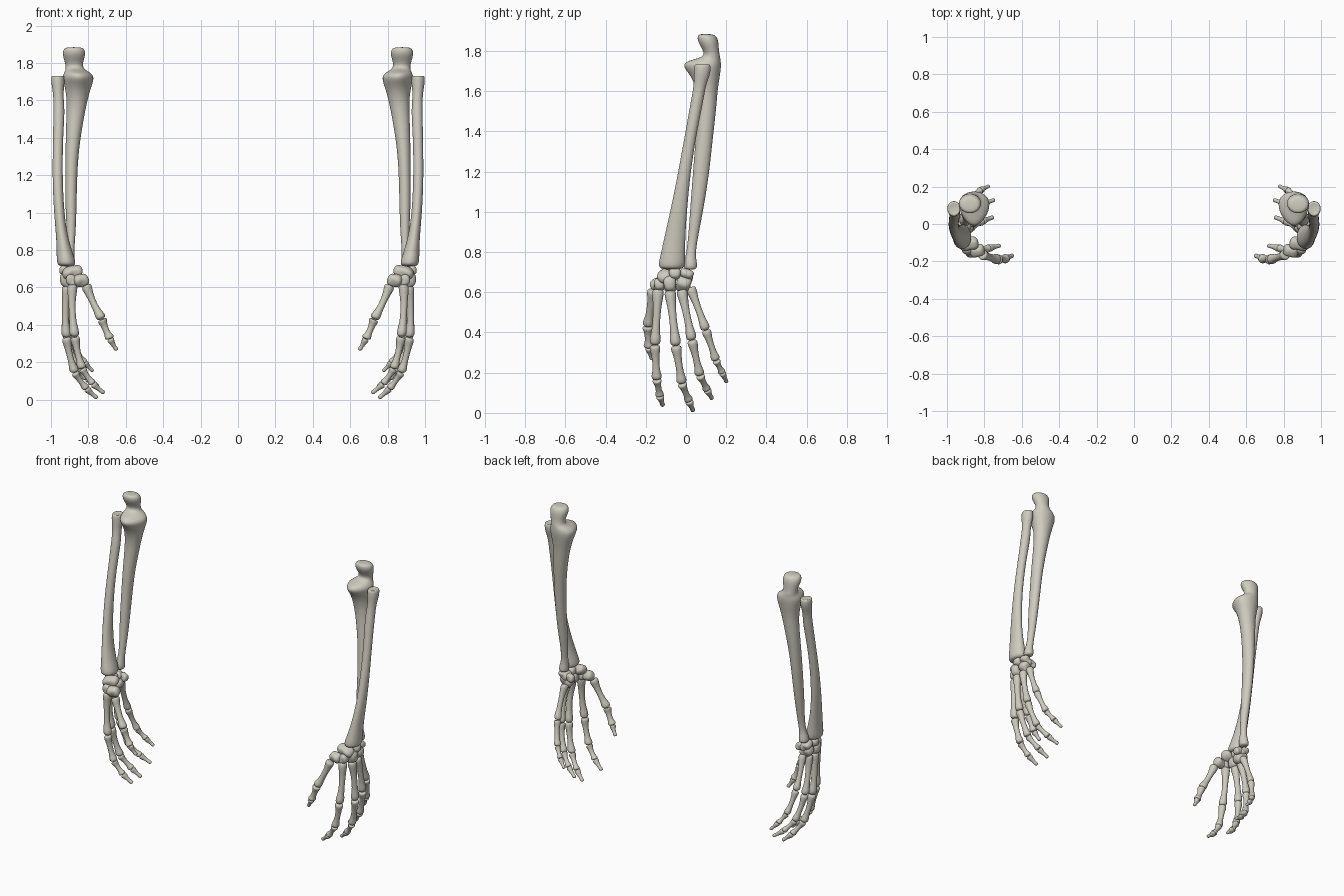
import bpy, bmesh, math
from mathutils import Vector, Matrix, Euler

BONE = bpy.data.materials.new("bone")
BONE.diffuse_color = (0.62, 0.60, 0.52, 1)


def finish(name, bm, levels):
    """Turn a bmesh into a smooth object mirrored to the other arm."""
    bmesh.ops.recalc_face_normals(bm, faces=bm.faces)
    me = bpy.data.meshes.new(name)
    bm.to_mesh(me)
    bm.free()
    me.shade_smooth()
    me.materials.append(BONE)
    ob = bpy.data.objects.new(name, me)
    bpy.context.collection.objects.link(ob)
    if levels:
        sub = ob.modifiers.new("smooth", "SUBSURF")
        sub.levels = sub.render_levels = levels
    mir = ob.modifiers.new("other_arm", "MIRROR")
    mir.use_mirror_merge = False
    return ob


def loft(name, rings, n=12, axis=Vector((0, 0, 1))):
    """Rings are (x, y, z, ru, rv[, pinch]); pinch narrows the front side."""
    bm = bmesh.new()
    u = (Vector((1, 0, 0)) - axis * axis.x).normalized()
    v = axis.cross(u)
    grow = 3 / (2 + math.cos(2 * math.pi / n))
    loops = []
    for x, y, z, ru, rv, *p in rings:
        pinch = p[0] if p else 0
        loop = []
        for i in range(n):
            a = 2 * math.pi * i / n
            c, s = math.cos(a), math.sin(a)
            loop.append(bm.verts.new(Vector((x, y, z)) + grow * (
                u * ru * c * (1 + pinch * s) + v * rv * s)))
        loops.append(loop)
    for a, b in zip(loops, loops[1:]):
        for i in range(n):
            j = (i + 1) % n
            bm.faces.new((a[i], a[j], b[j], b[i]))
    bm.faces.new(loops[0])
    bm.faces.new(loops[-1])
    return finish(name, bm, 2)


# Forearm: ulna with hooked elbow end
loft("ulna", [
    (.877, .098, 1.885, .035, .028), (.877, .104, 1.876, .056, .047),
    (.877, .110, 1.845, .062, .052), (.877, .126, 1.80, .046, .037),
    (.874, .130, 1.768, .046, .040), (.860, .088, 1.752, .066, .084, .3),
    (.853, .078, 1.725, .084, .097, .3), (.855, .098, 1.675, .070, .070, .2),
    (.860, .106, 1.60, .054, .050), (.872, .104, 1.50, .046, .045),
    (.887, .088, 1.34, .035, .042), (.892, .074, 1.18, .031, .040),
    (.893, .052, 1.0, .029, .032), (.891, .036, .88, .022, .024),
    (.897, .024, .79, .020, .022), (.903, .021, .75, .030, .033),
    (.904, .022, .722, .030, .034), (.904, .022, .712, .020, .022)])

# Forearm: radius
loft("radius", [
    (.963, .082, 1.728, .020, .024), (.963, .082, 1.738, .035, .041),
    (.963, .081, 1.69, .036, .042), (.961, .069, 1.63, .025, .029),
    (.956, .055, 1.55, .031, .031), (.962, .028, 1.41, .026, .028),
    (.966, -.008, 1.2, .027, .030), (.957, -.037, 1.0, .027, .041),
    (.942, -.055, .88, .030, .051), (.926, -.066, .78, .043, .061),
    (.918, -.070, .735, .051, .068), (.916, -.072, .712, .042, .055)])

# Wrist bones: rounded pebbles (centre, half sizes, tilt)
wrist = {
    "scaphoid": ((.885, -.105, .682), (.050, .036, .032), .4),
    "lunate": ((.915, -.055, .690), (.037, .030, .030), 0),
    "triquetrum": ((.908, .002, .685), (.036, .036, .026), -.3),
    "pisiform": ((.865, .008, .672), (.024, .023, .026), 0),
    "trapezium": ((.838, -.143, .638), (.036, .032, .034), .5),
    "trapezoid": ((.887, -.133, .637), (.030, .027, .031), 0),
    "capitate": ((.912, -.080, .640), (.036, .032, .042), .1),
    "hamate": ((.902, -.012, .640), (.040, .038, .036), -.3),
}
for name, (pos, half, tilt) in wrist.items():
    bm = bmesh.new()
    bmesh.ops.create_icosphere(bm, subdivisions=4, radius=1)
    for vert in bm.verts:
        k = sum(abs(c) ** 2.7 for c in vert.co) ** (1 / 2.7)
        vert.co /= k
        vert.co *= 1 - .1 * math.cos(3 * vert.co.x + 2 * vert.co.z)
    bmesh.ops.transform(bm, verts=bm.verts, matrix=Matrix.LocRotScale(
        Vector(pos), Euler((tilt, tilt, 0)), Vector(half)))
    finish(name, bm, 0)

# Finger bones: flared ends with a slim waist, or a tapering tip
SHAFT = [(0, .6), (.015, .95), (.10, 1), (.25, .74), (.5, .62),
         (.74, .68), (.86, .92), (.95, .94), (.995, .55)]
TIP = [(0, .6), (.03, 1), (.16, 1), (.4, .68), (.7, .52),
       (.86, .62), (.96, .52), (1, .28)]


def digit(name, points, parts, size=1):
    widths = {"metacarpal": .029, "proximal_phalanx": .027,
              "middle_phalanx": .023, "distal_phalanx": .020}
    for a, b, part in zip(points, points[1:], parts):
        a, b = Vector(a), Vector(b)
        axis = (b - a).normalized()
        r = widths[part] * size
        bow = .03 * (b - a).length
        rings = []
        for t, k in (TIP if part == "distal_phalanx" else SHAFT):
            p = a.lerp(b, t)
            p.x += bow * math.sin(math.pi * t)
            rings.append((*p, r * k * .95, r * k))
        loft(name + "_" + part, rings, 8, axis)


FOUR = ["metacarpal", "proximal_phalanx", "middle_phalanx", "distal_phalanx"]
digit("index", [(.885, -.138, .615), (.872, -.155, .335), (.832, -.145, .165),
                (.775, -.130, .085), (.715, -.115, .035)], FOUR)
digit("middle", [(.913, -.080, .608), (.917, -.050, .332), (.872, -.020, .145),
                 (.810, .015, .060), (.752, .036, .008)], FOUR)
digit("ring", [(.912, -.022, .612), (.917, .030, .360), (.870, .070, .185),
               (.808, .105, .115), (.745, .130, .070)], FOUR, .95)
digit("little", [(.895, .022, .625), (.898, .100, .410), (.862, .150, .260),
                 (.820, .180, .200), (.775, .203, .152)], FOUR, .88)
digit("thumb", [(.812, -.163, .612), (.727, -.190, .430), (.683, -.185, .325),
                (.648, -.168, .265)],
      ["metacarpal", "proximal_phalanx", "distal_phalanx"], 1)
